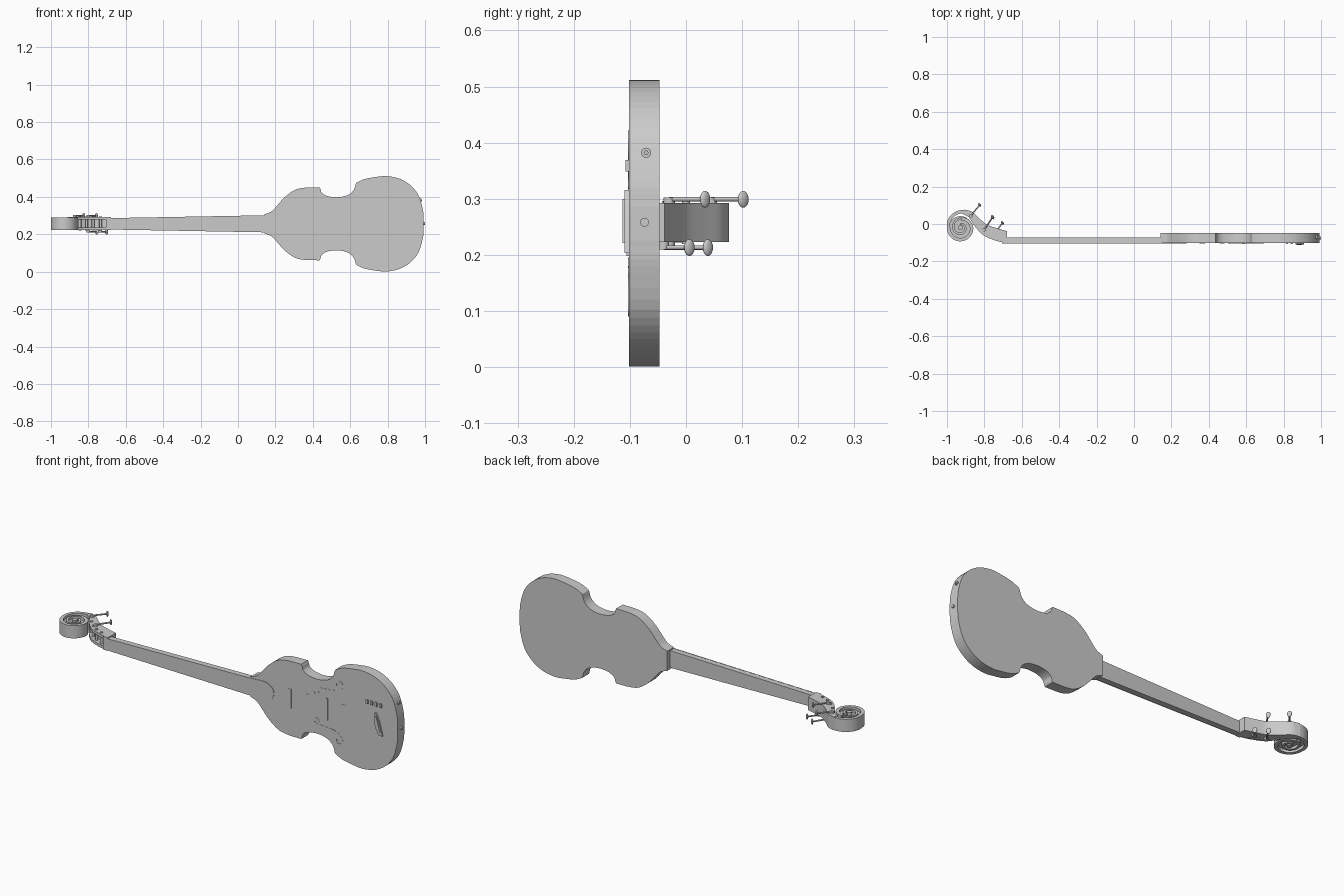
import bpy, bmesh, math
from mathutils import Vector

if "Cube" in bpy.data.objects:
    bpy.data.objects.remove(bpy.data.objects["Cube"])

CZ = 0.256  # long axis height


def strip(name, left, right, plane, lo, hi, smooth=0):
    """Solid between two matching 2D rails, extruded from lo to hi."""
    put = (lambda p, d: (p[0], d, p[1])) if plane == 'xz' else (lambda p, d: (p[0], p[1], d))
    bm = bmesh.new()
    rows = [[bm.verts.new(put(p, d)) for p, d in ((l, lo), (r, lo), (r, hi), (l, hi))]
            for l, r in zip(left, right)]
    for a, b in zip(rows, rows[1:]):
        for i in range(4):
            j = (i + 1) % 4
            bm.faces.new((a[i], a[j], b[j], b[i]))
    bm.faces.new(rows[0])
    bm.faces.new(rows[-1][::-1])
    bmesh.ops.remove_doubles(bm, verts=bm.verts, dist=1e-5)
    bmesh.ops.recalc_face_normals(bm, faces=bm.faces)
    me = bpy.data.meshes.new(name)
    bm.to_mesh(me)
    bm.free()
    ob = bpy.data.objects.new(name, me)
    bpy.context.collection.objects.link(ob)
    return finish(ob, name, smooth)


def finish(ob, name, smooth=0):
    ob.name = name
    if smooth:
        bpy.ops.object.select_all(action='DESELECT')
        ob.select_set(True)
        bpy.context.view_layer.objects.active = ob
        bpy.ops.object.shade_smooth_by_angle(angle=math.radians(smooth))
    return ob


def spline(pts, n=4):
    """Catmull-Rom curve through 2D points."""
    p = [Vector(q) for q in pts]
    p = [2 * p[0] - p[1]] + p + [2 * p[-1] - p[-2]]
    out = []
    for a, b, c, d in zip(p, p[1:], p[2:], p[3:]):
        for k in range(n):
            t = k / n
            out.append(0.5 * (2 * b + (c - a) * t + (2 * a - 5 * b + 4 * c - d) * t * t
                              + (3 * b - a - 3 * c + d) * t ** 3))
    return out + [p[-2]]


def mirrored(name, half, lo, hi):
    return strip(name, [(x, CZ + h) for x, h in half], [(x, CZ - h) for x, h in half], 'xz', lo, hi)


def box(name, a, b):
    return strip(name, [(a[0], b[2]), (b[0], b[2])], [(a[0], a[2]), (b[0], a[2])], 'xz', a[1], b[1])


def rod(name, a, b, r, sides=16):
    a, b = Vector(a), Vector(b)
    bpy.ops.mesh.primitive_cylinder_add(vertices=sides, radius=r, depth=(b - a).length,
                                        location=(a + b) / 2)
    ob = bpy.context.object
    ob.rotation_euler = (b - a).to_track_quat('Z', 'Y').to_euler()
    return finish(ob, name, 40)


# Body: upper bout, waist, lower bout
upper = spline([(.142, .051), (.18, .067), (.211, .1), (.249, .142), (.302, .18), (.356, .193), (.436, .195)])
waist = spline([(.441, .185), (.449, .165), (.479, .148), (.532, .142), (.586, .153), (.618, .18), (.631, .217)])
lower = spline([(.634, .22), (.676, .239), (.735, .25), (.795, .255), (.864, .241), (.922, .206),
                (.965, .153), (.988, .078), (.993, .03)])
mirrored("body", upper + waist + lower + [Vector((.993, 0))], -.102, -.047)

# Neck and fingerboard with rounded end
mirrored("neck", [(-.685, .030), (.16, .045)], -.101, -.073)
end = [(.215 + .065 * math.sin(t * math.pi / 20), .049 * math.cos(t * math.pi / 20)) for t in range(11)]
mirrored("fingerboard", [(-.685, .0305), (.145, .0455)] + end, -.1045, -.1)

# F-holes as thin inlays
path = spline([(.636, .142), (.642, .158), (.66, .163), (.674, .152), (.664, .126), (.63, .105),
               (.58, .099), (.53, .094), (.508, .079), (.515, .064), (.533, .066), (.537, .078)], 5)
for side, label in ((1, "upper"), (-1, "lower")):
    l, r = [], []
    for i, p in enumerate(path):
        t = path[min(i + 1, len(path) - 1)] - path[max(i - 1, 0)]
        nrm = Vector((-t.y, t.x)).normalized()
        u = i / (len(path) - 1)
        w = .0025 + .004 * math.sin(math.pi * u) ** 4 + .003 * (2 * u - 1) ** 8
        for rail, q in ((l, p + nrm * w), (r, p - nrm * w)):
            rail.append((q.x, CZ + side * q.y))
    strip("f_hole_" + label, l, r, 'xz', -.1032, -.101)

# Pickups, bridge, control keys and curved tail plate
for i, x in enumerate((.365, .47, .68)):
    box(f"pickup_{i}", (x - .014, -.1032, CZ - .05), (x + .014, -.1, CZ + .05))
box("bridge", (.58, -.106, CZ - .058), (.59, -.1, CZ + .058))
for i in range(4):
    x = .818 + i * .026
    box(f"control_key_{i}", (x - .006, -.108, .349), (x + .006, -.1, .369))
tail_l = spline([(.866, .316), (.863, .28), (.869, .24), (.888, .205)])
tail_r = spline([(.870, .316), (.886, .283), (.899, .24), (.909, .203)])
strip("tail_plate", tail_l, tail_r, 'xz', -.110, -.1)
strip("tail_plate_crown", [p + (q - p) * .25 for p, q in zip(tail_l, tail_r)][2:-2],
      [p + (q - p) * .75 for p, q in zip(tail_l, tail_r)][2:-2], 'xz', -.113, -.109)

# End sockets
rod("output_socket", (.955, -.071, .382), (.982, -.071, .382), .009)
rod("output_socket_core", (.96, -.071, .382), (.985, -.071, .382), .004)
rod("strap_button", (.98, -.074, .258), (1.0, -.074, .258), .008)

# Pegbox: floor, two cheeks, nut block
Z0, Z1 = CZ - .033, CZ + .036
back = spline([(-.907, .077), (-.868, .066), (-.83, .032), (-.787, -.003), (-.735, -.022), (-.68, -.038)])
front = spline([(-.912, .052), (-.882, .035), (-.853, -.01), (-.805, -.06), (-.742, -.088), (-.68, -.103)])
mid = [(a + b) / 2 for a, b in zip(back, front)]
strip("pegbox_floor", back, mid, 'xy', Z0, Z1, 30)
strip("pegbox_cheek_low", back, front, 'xy', Z0, Z0 + .014, 30)
strip("pegbox_cheek_high", back, front, 'xy', Z1 - .014, Z1, 30)
box("nut_block", (-.705, -.1035, Z0), (-.678, -.038, Z1))

# String rollers across the pegbox slot
for i, (x, y) in enumerate(((-.845, .0), (-.81, -.036), (-.775, -.058), (-.735, -.074))):
    rod(f"string_roller_{i}", (x, y, Z0 - .004), (x, y, Z1 + .004), .007)

# Scroll: spiral band around a recessed web and a central boss
C = Vector((-.928, -.02))
knots = [(75, .098), (125, .085), (180, .072), (270, .073), (360, .069), (450, .055), (540, .044),
         (720, .033), (810, .025)]


def radius(a):
    for (a0, r0), (a1, r1) in zip(knots, knots[1:]):
        if a <= a1:
            return r0 + (r1 - r0) * (a - a0) / (a1 - a0)
    return knots[-1][1]


def coil(name, a0, a1, thick, z0, z1):
    rails = [[], []]
    for k in range(int((a1 - a0) / 9) + 1):
        a = a0 + 9 * k
        d = Vector((math.cos(math.radians(a)), math.sin(math.radians(a))))
        rails[0].append(C + d * radius(a))
        rails[1].append(C + d * (radius(a) - thick))
    strip(name, rails[0], rails[1], 'xy', z0, z1, 30)


coil("scroll_outer_turn", 75, 450, .018, Z0, Z1 - .003)
coil("scroll_inner_turn", 450, 810, .012, Z0 + .003, Z1 - .006)
rod("scroll_web", (*C, CZ - .018), (*C, CZ + .018), .062, 40)
rod("scroll_eye", (*C, Z0 - .001), (*C, Z1 - .002), .013, 20)

# Tuning pegs: gear disc, shaft and oval button
pegs = [((-.872, .045), (-.825, .102), 1), ((-.80, -.03), (-.757, .034), 1),
        ((-.80, -.03), (-.755, .039), -1), ((-.738, -.04), (-.703, .006), -1)]
for i, (a, b, s) in enumerate(pegs):
    z = CZ + s * .043
    a3, b3 = Vector((*a, z)), Vector((*b, z))
    rod(f"peg_shaft_{i}", a3, b3, .004, 10)
    rod(f"peg_gear_{i}", (*a, CZ + s * .03), (*a, CZ + s * .046), .01, 12)
    bpy.ops.mesh.primitive_uv_sphere_add(segments=16, ring_count=10, radius=1, location=b3)
    ob = bpy.context.object
    ob.scale = (.006, .011, .015)
    ob.rotation_euler = (0, 0, math.atan2(b[1] - a[1], b[0] - a[0]) - math.pi / 12)
    finish(ob, f"peg_button_{i}", 60)
